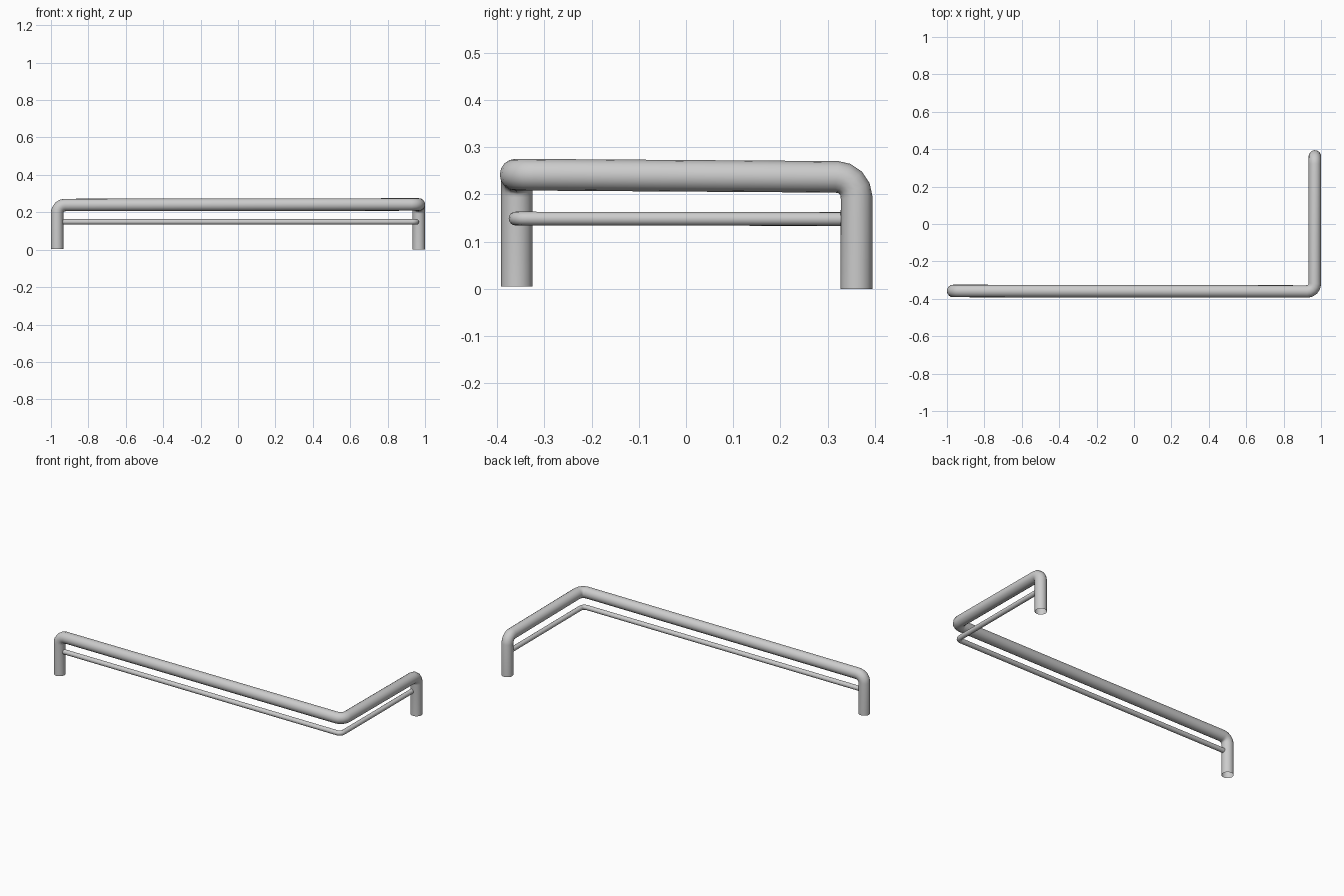
import bpy, math
from mathutils import Vector

if "Cube" in bpy.data.objects:
    bpy.data.objects.remove(bpy.data.objects["Cube"])


def rounded(path, r, steps=4):
    """Replace each inner corner of the path with an arc of radius r."""
    pts = [Vector(p) for p in path]
    out = [pts[0]]
    for a, b, c in zip(pts, pts[1:], pts[2:]):
        u, v = (a - b).normalized(), (c - b).normalized()
        centre = b + (u + v) * r
        for i in range(steps + 1):
            t = math.pi / 2 * i / steps
            out.append(centre - v * r * math.cos(t) - u * r * math.sin(t))
    return out + [pts[-1]]


def tube(name, path, radius, bend):
    cu = bpy.data.curves.new(name, 'CURVE')
    cu.dimensions = '3D'
    cu.bevel_depth = radius
    cu.bevel_resolution = 6
    pts = rounded(path, bend)
    sp = cu.splines.new('POLY')
    sp.points.add(len(pts) - 1)
    for p, co in zip(sp.points, pts):
        p.co = (*co, 1)
    ob = bpy.data.objects.new(name, cu)
    bpy.context.collection.objects.link(ob)
    bpy.ops.object.select_all(action='DESELECT')
    ob.select_set(True)
    bpy.context.view_layer.objects.active = ob
    bpy.ops.object.convert(target='MESH')
    bpy.ops.object.shade_smooth_by_angle(angle=math.radians(40))


X, Y = 0.967, 0.361

# Main handrail: leg, long run, corner, short run, leg (open tube ends)
tube("handrail", [(-X, -Y + 0.003, 0.005), (-X, -Y + 0.003, 0.239),
                  (X, -Y, 0.242), (X, Y, 0.237), (X, Y, 0)], 0.0335, 0.042)

# Thin lower rail running between the two legs
tube("lower_rail", [(-X + 0.02, -Y + 0.003, 0.149), (X - 0.012, -Y, 0.149),
                    (X - 0.012, Y - 0.02, 0.148)], 0.0145, 0.025)
